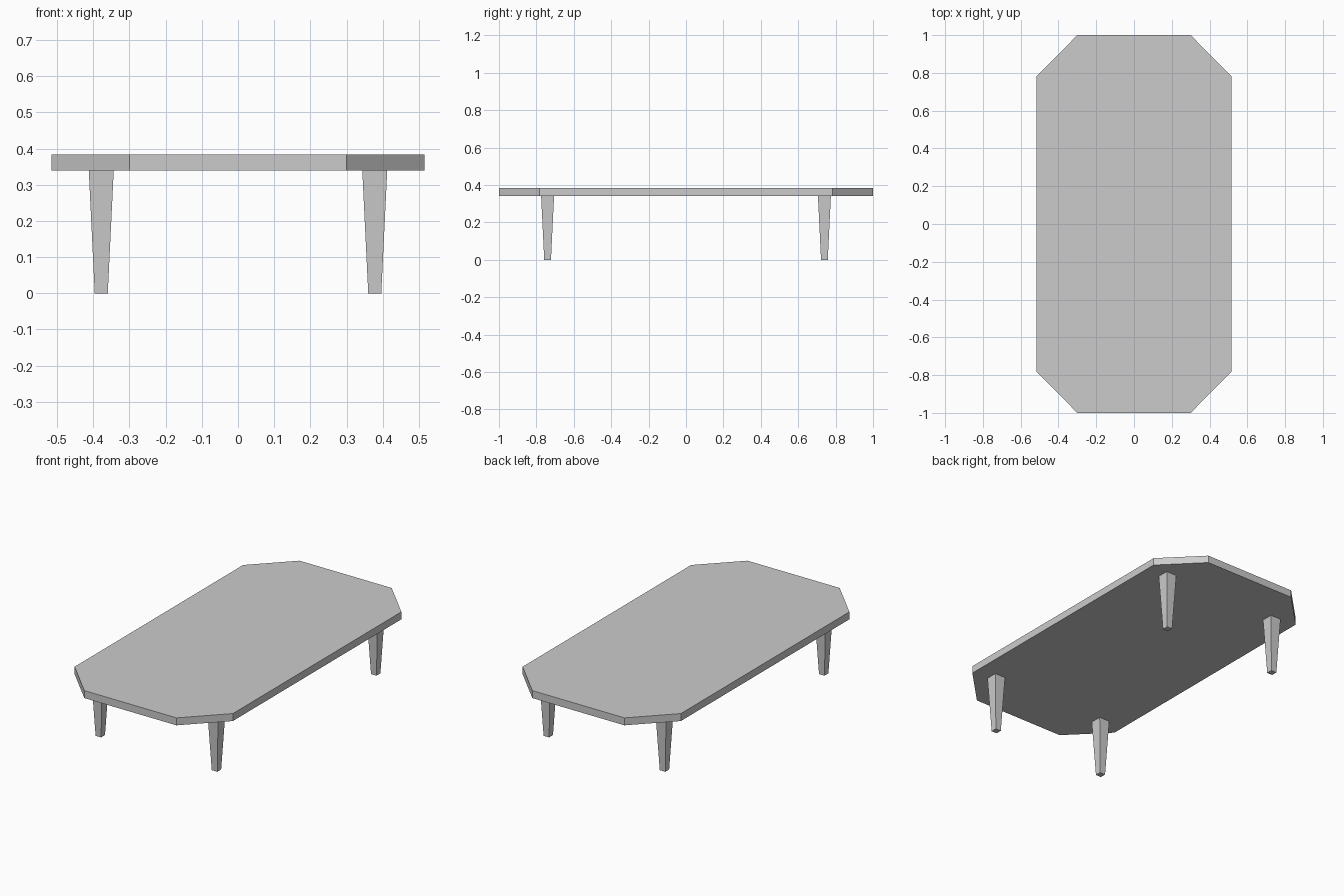
import bpy, bmesh

if "Cube" in bpy.data.objects:
    bpy.data.objects.remove(bpy.data.objects["Cube"])

TOP_Z, UNDER_Z = 0.384, 0.34


def loft(name, bottom, top):
    """Solid between two matching counter-clockwise outlines of 3D points."""
    bm = bmesh.new()
    lo = [bm.verts.new(p) for p in bottom]
    hi = [bm.verts.new(p) for p in top]
    bm.faces.new(lo[::-1])
    bm.faces.new(hi)
    n = len(lo)
    for i in range(n):
        j = (i + 1) % n
        bm.faces.new((lo[i], lo[j], hi[j], hi[i]))
    mesh = bpy.data.meshes.new(name)
    bm.to_mesh(mesh)
    bm.free()
    obj = bpy.data.objects.new(name, mesh)
    bpy.context.collection.objects.link(obj)
    return obj


def square(x, y, z, half):
    return [(x + sx * half, y + sy * half, z)
            for sx, sy in ((-1, -1), (1, -1), (1, 1), (-1, 1))]


# Tabletop: rectangle with clipped corners
outline = [(0.30, -1.0), (0.515, -0.783), (0.515, 0.783), (0.30, 1.0),
           (-0.30, 1.0), (-0.515, 0.783), (-0.515, -0.783), (-0.30, -1.0)]
loft("tabletop", [(x, y, UNDER_Z) for x, y in outline],
     [(x, y, TOP_Z) for x, y in outline])

# Four square legs tapering to the floor
for end, sy in (("front", -1), ("back", 1)):
    for side, sx in (("left", -1), ("right", 1)):
        x, y = sx * 0.378, sy * 0.74
        loft(f"{end}_{side}_leg", square(x, y, 0, 0.018),
             square(x, y, UNDER_Z, 0.0345))
